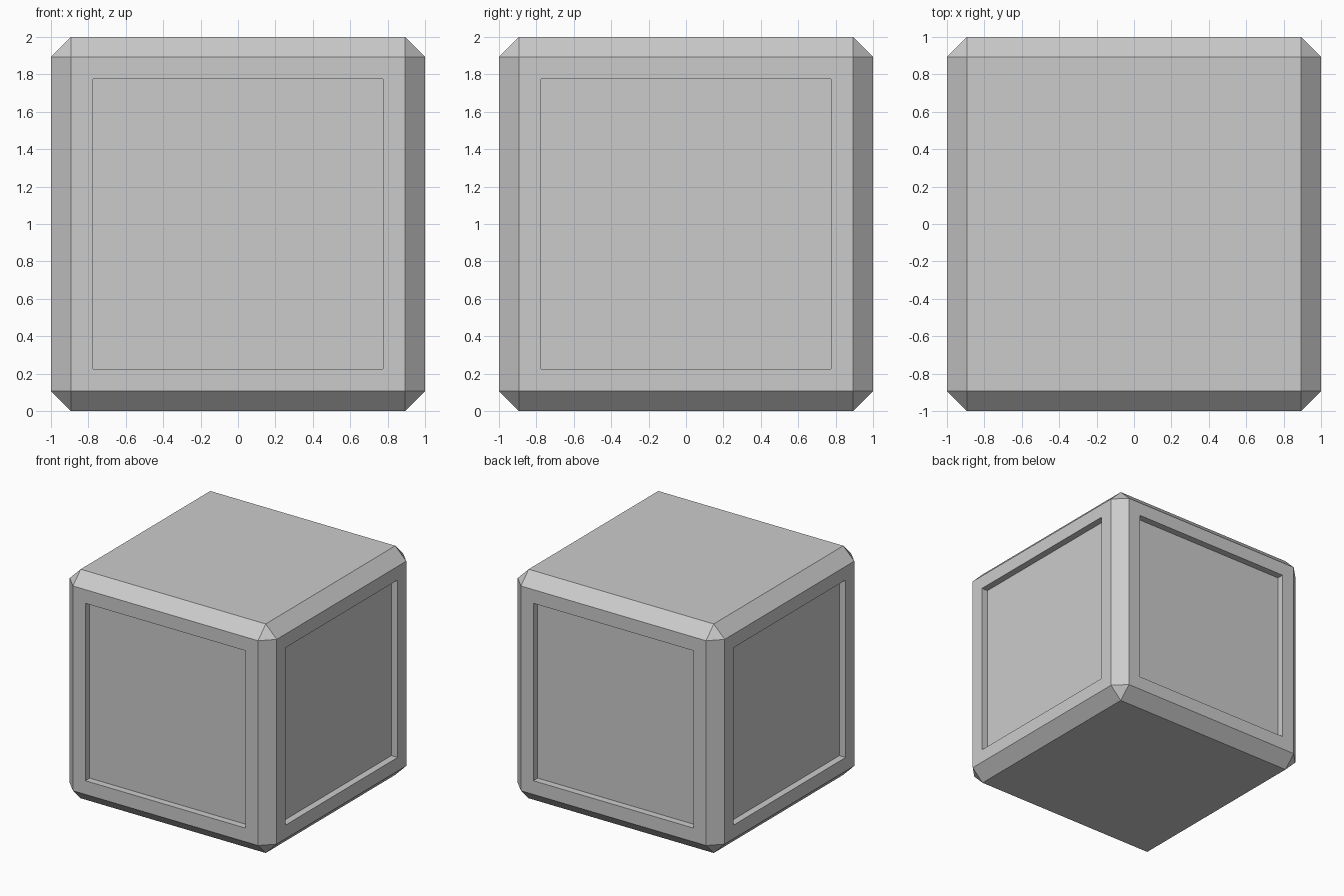
import bpy, bmesh

if "Cube" in bpy.data.objects:
    bpy.data.objects.remove(bpy.data.objects["Cube"])

CHAMFER = 0.106   # edge chamfer width
PANEL = 0.725     # half size of each side panel
DEPTH = 0.06      # panel recess depth

bm = bmesh.new()
bmesh.ops.create_cube(bm, size=2)

# Chamfered edges and corners
bmesh.ops.bevel(bm, geom=bm.edges[:], offset=CHAMFER, offset_type='OFFSET',
                segments=1, profile=0.5, affect='EDGES')
bm.normal_update()

# Square recessed panels on the four upright sides
sides = [f for f in bm.faces if max(abs(f.normal.x), abs(f.normal.y)) > 0.99]
for face in sides:
    n = face.normal.copy()
    bmesh.ops.inset_region(bm, faces=[face], thickness=1 - CHAMFER - PANEL)
    floor = bmesh.ops.extrude_discrete_faces(bm, faces=[face])['faces'][0]
    bmesh.ops.translate(bm, verts=floor.verts[:], vec=-n * DEPTH)

# Stand the block on the ground
bmesh.ops.translate(bm, verts=bm.verts[:], vec=(0, 0, 1))
bmesh.ops.recalc_face_normals(bm, faces=bm.faces[:])

mesh = bpy.data.meshes.new("panelled_block")
bm.to_mesh(mesh)
bm.free()
bpy.context.collection.objects.link(bpy.data.objects.new("panelled_block", mesh))
